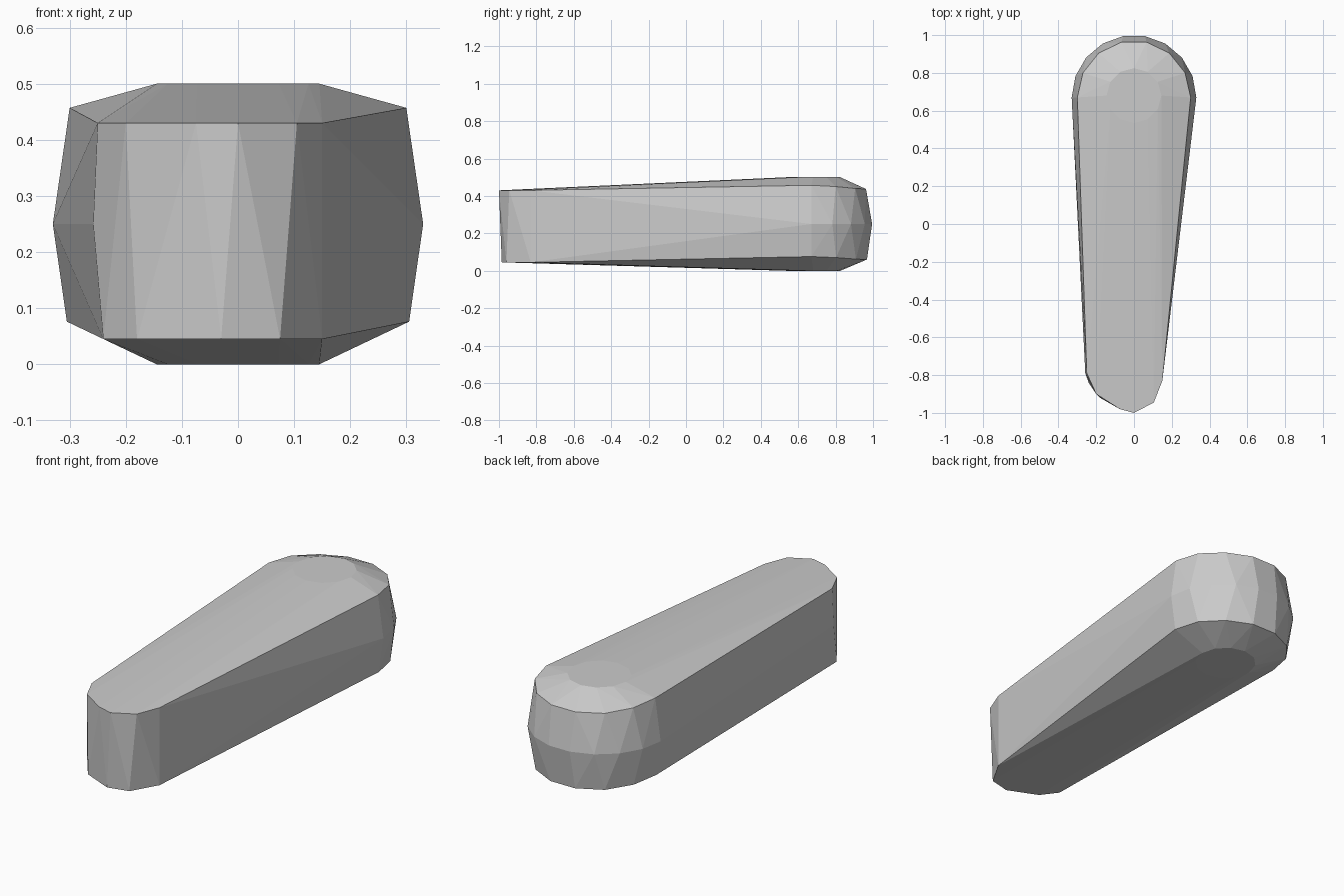
import bpy
import bmesh
from math import sin, cos, radians, pi
from mathutils import Vector

cube = bpy.data.objects.get("Cube")
if cube:
    bpy.data.objects.remove(cube, do_unlink=True)

grey = bpy.data.materials.new("plain grey")
grey.use_nodes = True
colour = (0.6, 0.6, 0.6, 1)
grey.diffuse_color = colour
grey.node_tree.nodes["Principled BSDF"].inputs["Base Color"].default_value = colour


def ring(radius, z, sides, cy=0.67, side_z=0.0):
    """Level ring around the wide end; side_z shifts its left and right points."""
    points = []
    for i in range(sides):
        a = 2 * pi * i / sides
        points.append(Vector((radius * cos(a), cy + radius * sin(a),
                              z + side_z * abs(cos(a)) ** 4)))
    return points


points = []
# Wide rounded end: flat caps, bevelled shoulders and a bulging middle
points += ring(0.145, 0.50, 12, 0.68)
points += ring(0.30, 0.437, 14, side_z=0.02)
points += ring(0.33, 0.25, 18)
points += ring(0.305, 0.06, 14, side_z=0.016)
points += ring(0.145, 0.00, 12, 0.68)

# Narrow end: slightly lopsided rounded outlines at the top and bottom
top_outline = [(-0.25, -0.79), (-0.20, -0.90), (-0.075, -0.98),
               (0, -1), (0.105, -0.945), (0.15, -0.83)]
bottom_outline = [(-0.24, -0.84), (-0.18, -0.92), (-0.03, -0.985),
                  (0.075, -0.96), (0.15, -0.83)]
points += [Vector((x, y, 0.43)) for x, y in top_outline]
points += [Vector((x, y, 0.045)) for x, y in bottom_outline]
points.append(Vector((-0.258, -0.79, 0.25)))

# Wrap the outlines in one faceted skin
bm = bmesh.new()
for p in points:
    bm.verts.new(p)
hull = bmesh.ops.convex_hull(bm, input=bm.verts[:])
loose = [v for v in bm.verts if not v.link_faces]
bmesh.ops.delete(bm, geom=loose, context="VERTS")
bmesh.ops.dissolve_limit(bm, angle_limit=radians(0.5),
                         verts=bm.verts[:], edges=bm.edges[:])
bmesh.ops.recalc_face_normals(bm, faces=bm.faces[:])

mesh = bpy.data.meshes.new("tapered_body")
bm.to_mesh(mesh)
bm.free()
mesh.materials.append(grey)
body = bpy.data.objects.new("tapered_body", mesh)
bpy.context.collection.objects.link(body)
